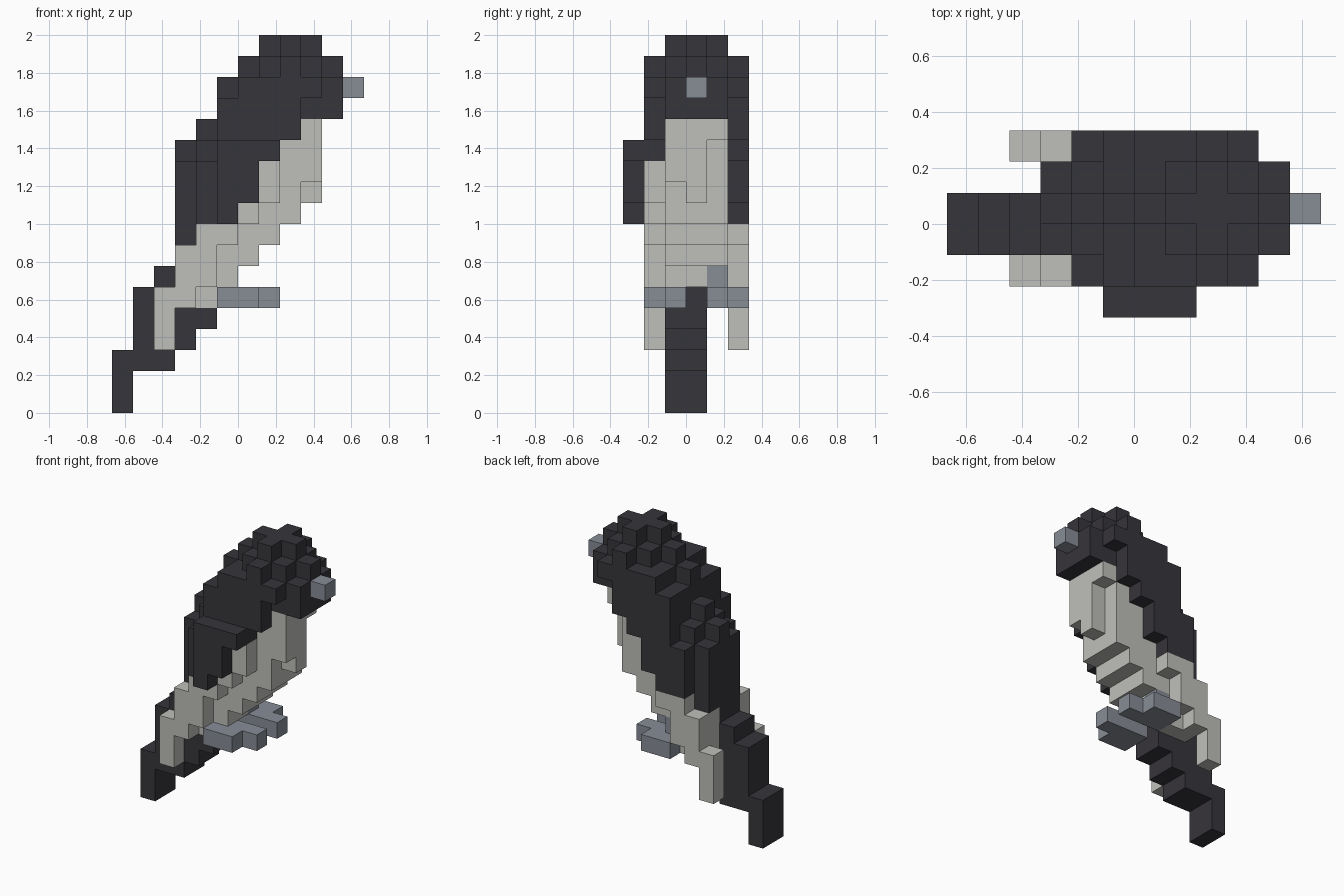
import bpy
import bmesh
from mathutils import Vector

if "Cube" in bpy.data.objects:
    bpy.data.objects.remove(bpy.data.objects["Cube"], do_unlink=True)

S = 1 / 9                                  # block size
ORIGIN = Vector((-6 * S, -3 * S, 0))


def material(name, rgb):
    m = bpy.data.materials.new(name)
    m.use_nodes = True
    col = (*rgb, 1)
    m.diffuse_color = col
    bsdf = next(n for n in m.node_tree.nodes if n.type == 'BSDF_PRINCIPLED')
    bsdf.inputs["Base Color"].default_value = col
    bsdf.inputs["Roughness"].default_value = 0.9
    return m


dark = material("charcoal", (0.037, 0.035, 0.043))
pale = material("pale grey", (0.52, 0.52, 0.49))
steel = material("steel grey", (0.245, 0.266, 0.305))


def bars(*rows):
    """Rows are (x first, x last, y first, y last, z first, z last) in blocks."""
    return {(x, y, z) for a, b, c, d, e, f in rows
            for x in range(a, b + 1) for y in range(c, d + 1) for z in range(e, f + 1)}


# Blocks are x 0-11, y 0-5, z 0-17; body is centred on y = 3
parts = []                                 # earlier parts win shared blocks

# Beak
parts.append(("beak", steel, bars((11, 11, 3, 3, 15, 15))))

# Rounded head
parts.append(("head", dark, bars(
    (7, 9, 3, 3, 17, 17), (8, 8, 2, 4, 17, 17),
    (6, 10, 3, 3, 16, 16), (7, 9, 2, 4, 16, 16), (8, 8, 1, 5, 16, 16),
    (5, 10, 3, 3, 15, 15), (6, 10, 2, 4, 15, 15), (6, 9, 1, 5, 15, 15),
    (5, 10, 2, 4, 14, 14), (5, 8, 1, 5, 14, 14))))

# Folded wing, held out slightly on one side
parts.append(("right_wing", dark, bars(
    (5, 7, 0, 0, 12, 12), (5, 6, 0, 0, 10, 11), (5, 5, 0, 0, 9, 9),
    (5, 7, 1, 1, 12, 12), (4, 6, 1, 1, 10, 11), (4, 5, 1, 1, 9, 9))))
parts.append(("left_wing", dark, bars(
    (5, 7, 5, 5, 12, 12), (4, 6, 5, 5, 10, 11), (4, 5, 5, 5, 9, 9))))

# Dark back
parts.append(("back", dark, bars(
    (4, 8, 3, 3, 13, 13), (5, 8, 2, 4, 13, 13), (5, 8, 1, 5, 13, 13),
    (3, 7, 3, 3, 12, 12), (4, 7, 2, 4, 12, 12),
    (3, 6, 2, 4, 10, 11), (3, 5, 2, 4, 9, 9), (3, 3, 2, 4, 8, 8))))

# Stepped tail
parts.append(("tail", dark, bars(
    (3, 3, 2, 3, 6, 7), (2, 2, 2, 3, 5, 6), (1, 1, 2, 3, 2, 5),
    (2, 4, 3, 3, 5, 5), (2, 4, 2, 3, 4, 4), (2, 3, 2, 3, 3, 3),
    (2, 2, 2, 3, 2, 2), (0, 0, 2, 3, 0, 2))))

# Pale chest and belly
parts.append(("belly", pale, bars(
    (9, 9, 2, 4, 13, 13), (8, 8, 2, 4, 12, 12), (9, 9, 2, 3, 11, 12),
    (7, 8, 2, 4, 10, 11), (9, 9, 3, 3, 10, 10), (7, 7, 1, 1, 10, 11),
    (6, 8, 2, 4, 9, 9), (6, 6, 1, 1, 9, 9),
    (4, 7, 2, 4, 8, 8), (4, 5, 1, 5, 8, 8),
    (3, 6, 2, 4, 7, 7), (3, 5, 2, 3, 6, 6), (3, 4, 4, 4, 6, 6),
    (3, 4, 2, 2, 5, 5), (3, 4, 4, 4, 5, 5))))

# Thighs and feet, mirrored about the body
for side, f in (("right", lambda j: j), ("left", lambda j: 6 - j)):
    thigh = bars((3, 4, 1, 1, 6, 7), (2, 3, 1, 1, 5, 5), (2, 2, 1, 1, 3, 4))
    foot = bars((5, 6, 1, 1, 5, 5), (5, 7, 2, 2, 5, 5))
    parts.append((side + "_thigh", pale, {(x, f(y), z) for x, y, z in thigh}))
    parts.append((side + "_foot", steel, {(x, f(y), z) for x, y, z in foot}))
parts.append(("left_ankle", steel, bars((5, 5, 4, 4, 6, 6))))

filled = set().union(*(p[2] for p in parts))
used = set()


def build(name, mat, cells):
    """Make the outer skin of a group of blocks."""
    bm = bmesh.new()
    for c in sorted(cells):
        for axis in range(3):
            for sign in (-1, 1):
                n = list(c)
                n[axis] += sign
                if tuple(n) in filled:
                    continue
                u, v = (axis + 1) % 3, (axis + 2) % 3
                corners = ((0, 0), (1, 0), (1, 1), (0, 1))[::sign]
                vs = []
                for p, q in corners:
                    co = Vector(c)
                    co[axis] += sign > 0
                    co[u] += p
                    co[v] += q
                    vs.append(bm.verts.new(ORIGIN + co * S))
                bm.faces.new(vs)
    bmesh.ops.remove_doubles(bm, verts=bm.verts, dist=1e-4)
    bmesh.ops.dissolve_limit(bm, angle_limit=0.01, verts=bm.verts, edges=bm.edges)
    me = bpy.data.meshes.new(name)
    bm.to_mesh(me)
    bm.free()
    me.materials.append(mat)
    bpy.context.collection.objects.link(bpy.data.objects.new(name, me))


for name, mat, cells in parts:
    build(name, mat, cells - used)
    used |= cells
